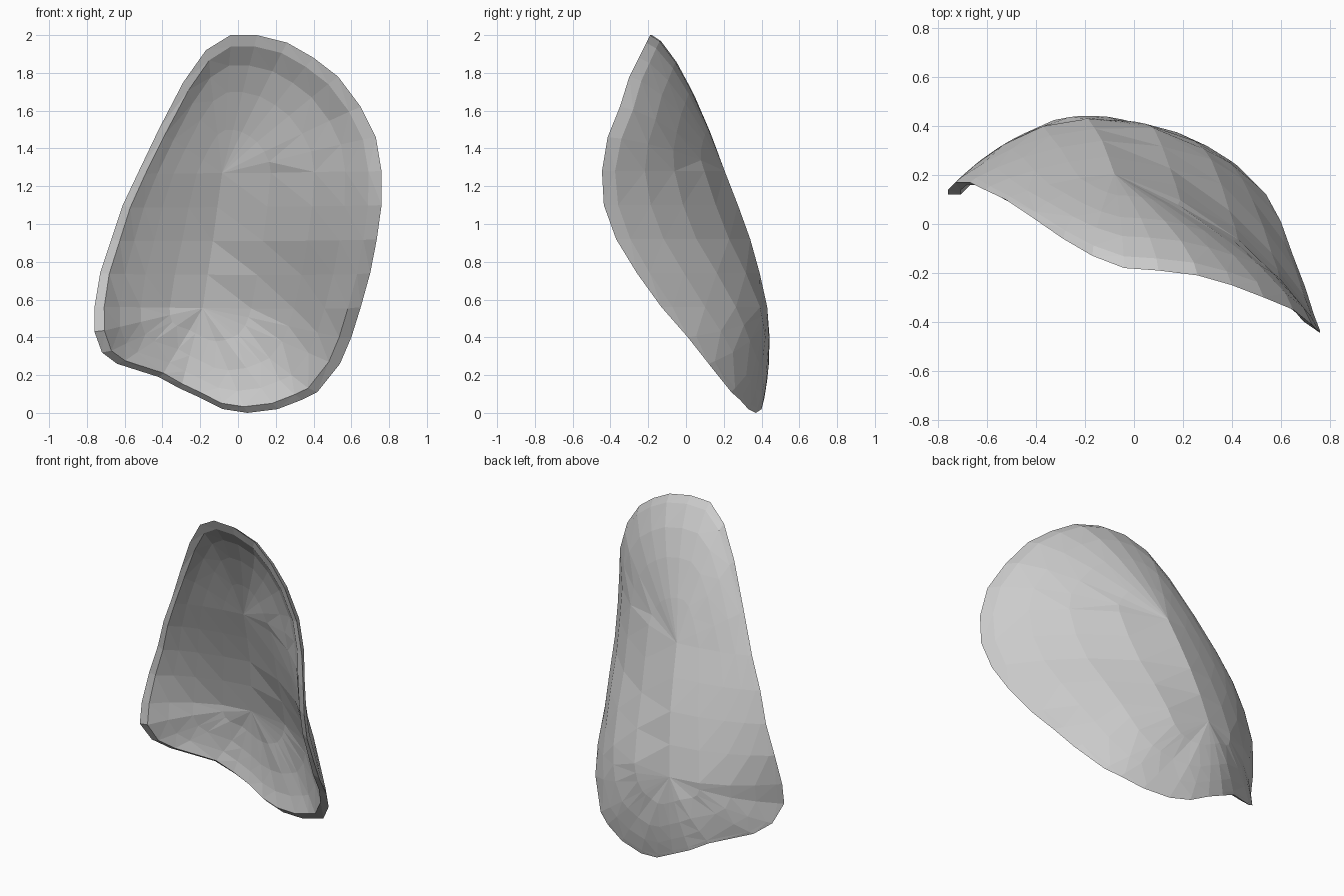
import bpy, bmesh, math
from mathutils import Vector

if "Cube" in bpy.data.objects:
    bpy.data.objects.remove(bpy.data.objects["Cube"])

# Rim outline, clockwise from the top (x, y, z)
RIM = [(-.04, -.18, 2), (.10, -.19, 2), (.26, -.21, 1.96), (.40, -.25, 1.88),
       (.53, -.30, 1.78), (.65, -.35, 1.62), (.73, -.415, 1.46), (.76, -.445, 1.28),
       (.76, -.435, 1.10), (.735, -.37, .92), (.70, -.26, .74), (.65, -.13, .56),
       (.60, .01, .40), (.54, .12, .26), (.42, .24, .11), (.34, .285, .07),
       (.21, .33, .02), (.05, .37, 0), (-.08, .40, .02), (-.20, .415, .08),
       (-.31, .41, .13), (-.42, .375, .19), (-.64, .25, .26), (-.72, .18, .32),
       (-.76, .12, .43), (-.76, .14, .56), (-.73, .17, .74), (-.67, .17, .92),
       (-.61, .14, 1.10), (-.525, .10, 1.28), (-.42, .03, 1.50), (-.29, -.06, 1.75),
       (-.17, -.13, 1.92)]

# Deepest line of the dish; the ends are hubs for the upper and lower fans
RIDGE = [(-.188, .43, .56), (-.16, .39, .74), (-.13, .34, .92),
         (-.105, .275, 1.10), (-.08, .205, 1.28)]
STEPS = (0, .045, .2, .4, .68, 1)


def clamp(v):
    return max(0, min(1, v))


def spoke(rim):
    """Points from the rim to the nearest ridge point, bulging backwards."""
    a = Vector(rim)
    b = Vector(min(RIDGE, key=lambda r: abs(r[2] - rim[2])))
    low, high = clamp((.95 - a.z) / .4), clamp((a.z - 1.28) / .3)
    power = 2.4 if a.x > -.3 else 2.0
    points = []
    for t in STEPS:
        sharp = t ** .67
        f = .5 * sharp + .5 * (1 - (1 - t) ** 2)
        f += high * (sharp - f)
        f += low * (1 - (1 - t) ** power - f)
        p = a.lerp(b, t)
        p.y = a.y + (b.y - a.y) * f
        if a.z < .2 and a.x < .1:
            p.y += .015 * math.sin(math.pi * t)
        points.append(p)
    return points


# Outer skin: spokes joined into rings, inner ends merged on the ridge
bm = bmesh.new()
spokes = [[bm.verts.new(p) for p in spoke(r)] for r in RIM]
for i, s in enumerate(spokes):
    n = spokes[(i + 1) % len(spokes)]
    for j in range(len(STEPS) - 1):
        bm.faces.new((s[j], s[j + 1], n[j + 1], n[j]))
bmesh.ops.remove_doubles(bm, verts=bm.verts, dist=.0005)
bmesh.ops.triangulate(bm, faces=bm.faces)
bmesh.ops.recalc_face_normals(bm, faces=bm.faces)
if sum(f.normal.y * f.calc_area() for f in bm.faces) < 0:
    bmesh.ops.reverse_faces(bm, faces=bm.faces)
bm.normal_update()

# Inner skin: the outer skin moved inwards, meeting it in a sharp lip
lip = {v for v in bm.verts if v.is_boundary}
beside_lip = {e.other_vert(v) for v in lip for e in v.link_edges} - lip
inner = {}
for v in list(bm.verts):
    depth = .038 if v in beside_lip else .033
    inner[v] = v if v in lip else bm.verts.new(v.co - v.normal * depth)
for f in list(bm.faces):
    bm.faces.new([inner[v] for v in reversed(f.verts)])

mesh = bpy.data.meshes.new("curved_shell")
bm.to_mesh(mesh)
bm.free()
grey = bpy.data.materials.new("light grey")
grey.diffuse_color = (.6, .6, .6, 1)
grey.use_nodes = True
grey.node_tree.nodes["Principled BSDF"].inputs["Base Color"].default_value = grey.diffuse_color
mesh.materials.append(grey)
shell = bpy.data.objects.new("curved_shell", mesh)
bpy.context.collection.objects.link(shell)
